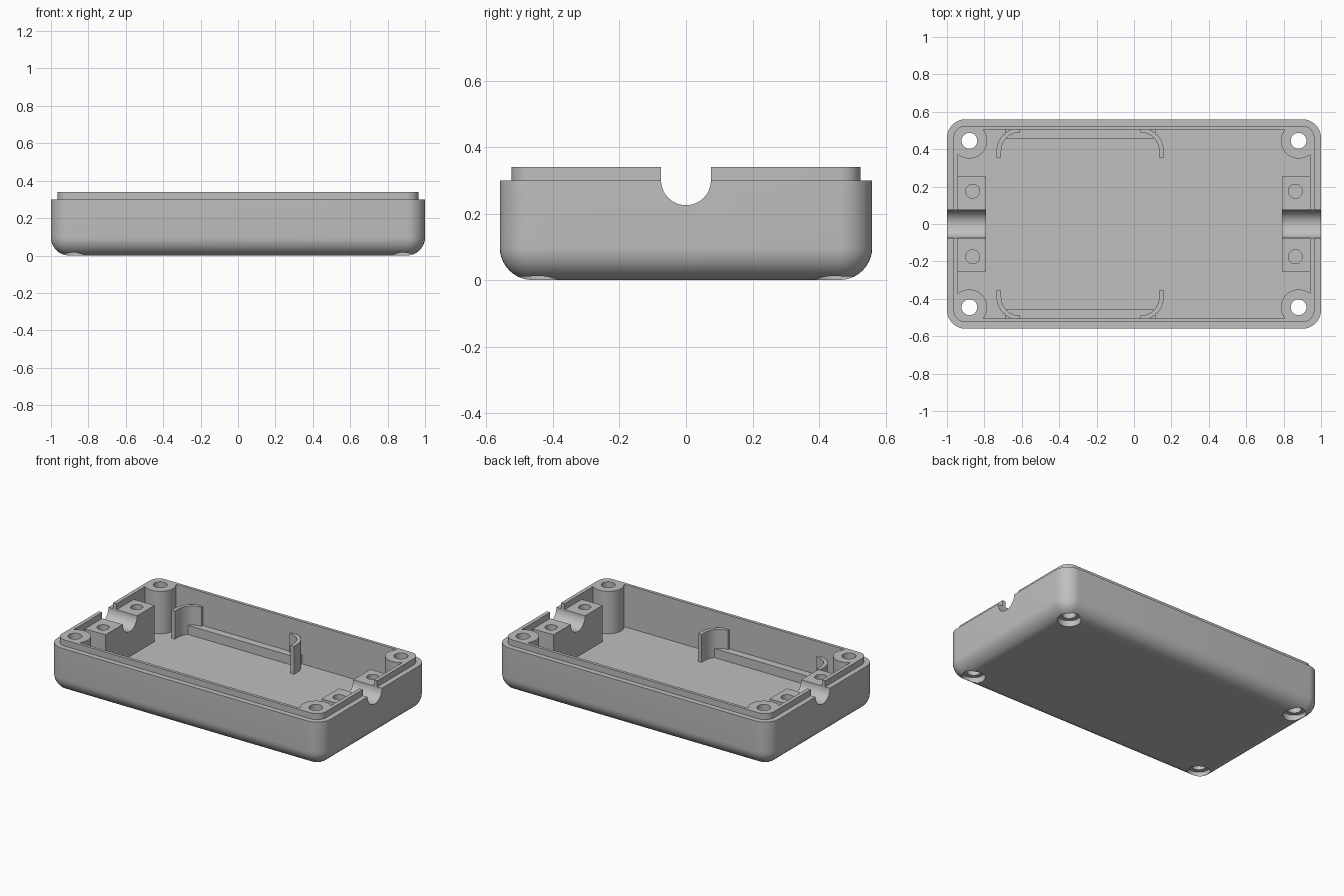
import bpy, bmesh
from math import sin, cos, pi, radians

old = bpy.data.objects.get("Cube")
if old:
    bpy.data.objects.remove(old, do_unlink=True)

GREY = (0.52, 0.52, 0.52, 1)
grey = bpy.data.materials.new("grey_plastic")
grey.use_nodes = True
grey.diffuse_color = GREY
grey.node_tree.nodes["Principled BSDF"].inputs["Base Color"].default_value = GREY


def arc(cx, cy, r, a0, a1, n=10):
    """Points along an arc, angles in degrees."""
    return [(cx + r * cos(radians(a0 + (a1 - a0) * i / n)),
             cy + r * sin(radians(a0 + (a1 - a0) * i / n))) for i in range(n + 1)]


def rounded_rect(hx, hy, r):
    pts = []
    for sx, sy, a in ((1, 1, 0), (-1, 1, 90), (-1, -1, 180), (1, -1, 270)):
        pts += arc(sx * (hx - r), sy * (hy - r), r, a, a + 90)
    return pts


def rect(x0, x1, y0, y1):
    return [(x0, y0), (x1, y0), (x1, y1), (x0, y1)]


def loft(name, rings):
    """Closed solid through a list of equal-length 3D rings."""
    bm = bmesh.new()
    loops = [[bm.verts.new(p) for p in ring] for ring in rings]
    n = len(loops[0])
    bm.faces.new(loops[0][::-1])
    bm.faces.new(loops[-1])
    for a, b in zip(loops, loops[1:]):
        for i in range(n):
            j = (i + 1) % n
            bm.faces.new((a[i], a[j], b[j], b[i]))
    bmesh.ops.recalc_face_normals(bm, faces=bm.faces)
    mesh = bpy.data.meshes.new(name)
    bm.to_mesh(mesh)
    bm.free()
    mesh.materials.append(grey)
    ob = bpy.data.objects.new(name, mesh)
    bpy.context.collection.objects.link(ob)
    return ob


def prism(name, pts, z0, z1):
    return loft(name, [[(x, y, z) for x, y in pts] for z in (z0, z1)])


def cylinder(name, x, y, r, z0, z1):
    return prism(name, arc(x, y, r, 0, 352.5, 47), z0, z1)


def activate(ob):
    bpy.ops.object.select_all(action='DESELECT')
    ob.select_set(True)
    bpy.context.view_layer.objects.active = ob


def boolean(ob, tool, op='DIFFERENCE'):
    """Apply a boolean and discard the tool."""
    mod = ob.modifiers.new("cut", 'BOOLEAN')
    mod.operation = op
    mod.solver = 'EXACT'
    mod.object = tool
    activate(ob)
    bpy.ops.object.modifier_apply(modifier=mod.name)
    bpy.data.objects.remove(tool, do_unlink=True)


def groove():
    """Cable channel with a round bottom, running along x."""
    prof = arc(0, 0.30, 0.075, 180, 360, 24) + [(0.075, 0.5), (-0.075, 0.5)]
    return loft("groove_cutter", [[(x, y, z) for y, z in prof] for x in (-1.2, 1.2)])


FLOOR, RIM, TOP = 0.06, 0.30, 0.34
FILLET = 0.098
corners = [(sx * 0.88, sy * 0.445) for sx in (-1, 1) for sy in (-1, 1)]

# Outer shell: filleted bottom, straight wall, stepped lip
steps = []
for i in range(11):
    a = pi / 2 * i / 10
    steps.append((FILLET * (1 - sin(a)), FILLET * (1 - cos(a))))
steps += [(0, RIM), (0.035, RIM), (0.035, TOP)]
shell = loft("shell", [[(x, y, z) for x, y in rounded_rect(1 - d, 0.56 - d, 0.1 - d)]
                       for d, z in steps])

# Inner cavity, leaving the corner screw posts standing
cavity = prism("cavity_cutter", rounded_rect(0.94, 0.505, 0.05), FLOOR, 0.6)
for x, y in corners:
    boolean(cavity, cylinder("post", x, y, 0.095, -0.2, 0.8))
boolean(shell, cavity)
boolean(shell, groove())

# Screw holes with counterbores underneath
for x, y in corners:
    boolean(shell, cylinder("screw_hole", x, y, 0.042, -0.2, 0.8))
    boolean(shell, cylinder("counterbore", x, y, 0.07, -0.2, 0.04))
parts = [shell]

# Cable clamp blocks with pilot holes
for side, s in (("left", 1), ("right", -1)):
    x0, x1 = sorted((s * 0.79, s * 0.94))
    block = prism(side + "_clamp_block", rect(x0, x1, -0.255, 0.255), FLOOR - 0.01, RIM)
    boolean(block, groove())
    for y in (-0.175, 0.175):
        boolean(block, cylinder("pilot_hole", s * 0.863, y, 0.037, 0.12, 0.6))
    parts.append(block)

# Curved retaining clips and the ledge between them, on both long walls
for side, sy in (("back", 1), ("front", -1)):
    for end, cx, sx in (("right", -0.61, -1), ("left", 0.035, 1)):
        outer = [(0.125, 0.355)] + arc(0, 0.39, 0.125, 0, 90)
        inner = arc(0, 0.39, 0.1, 90, 0) + [(0.1, 0.355)]
        pts = [(cx + sx * x, sy * y) for x, y in outer + inner]
        parts.append(prism(side + "_" + end + "_clip", pts, FLOOR - 0.01, 0.245))
    y0, y1 = sorted((sy * 0.455, sy * 0.515))
    parts.append(prism(side + "_ledge", rect(-0.69, 0.115, y0, y1), FLOOR - 0.01, 0.12))

# Smooth the curved faces and keep the edges sharp
for ob in parts:
    activate(ob)
    bpy.ops.object.shade_smooth_by_angle(angle=radians(30))
